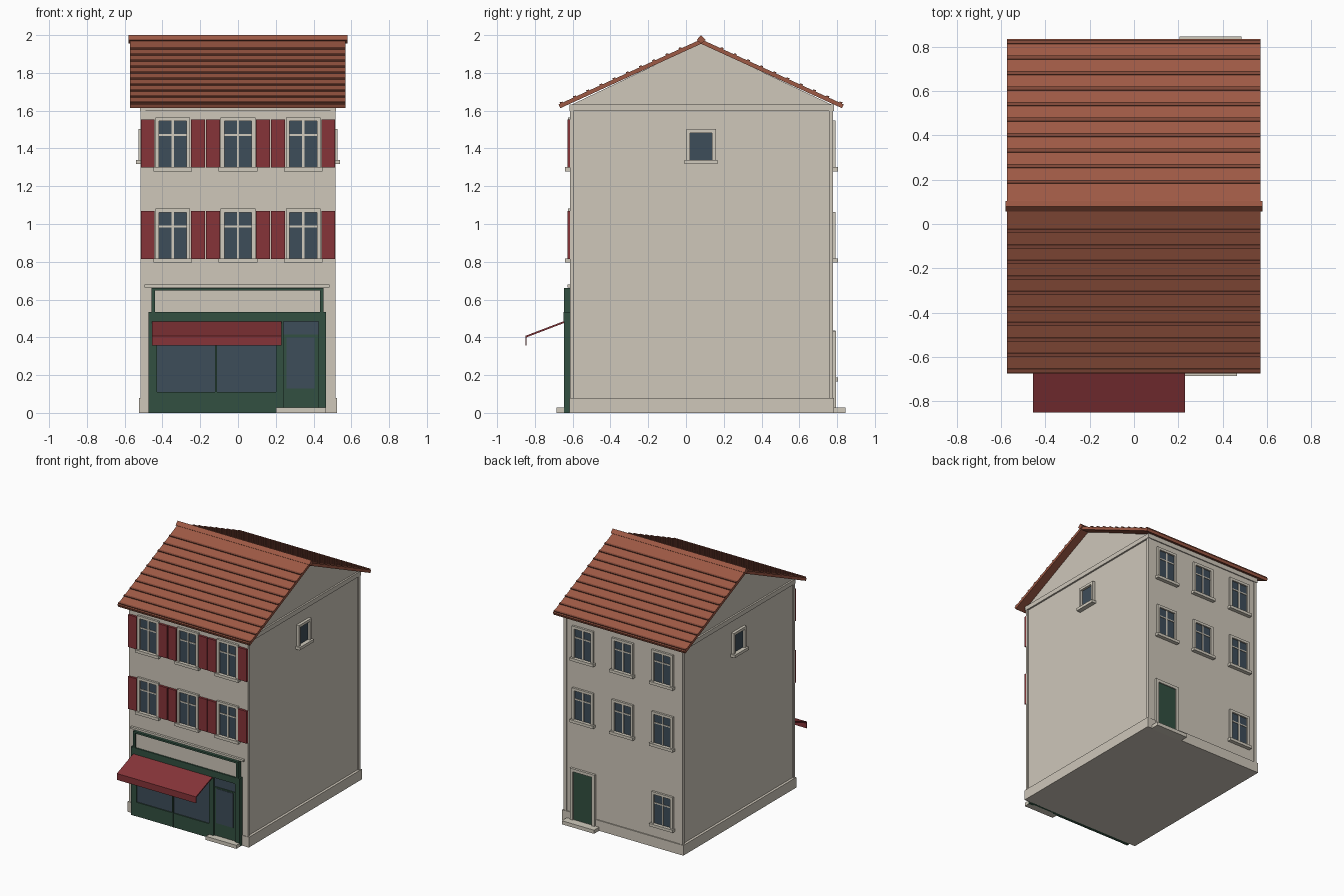
import bpy, bmesh
from mathutils import Vector

cube = bpy.data.objects.get("Cube")
if cube:
    bpy.data.objects.remove(cube, do_unlink=True)


def material(name, rgb):
    m = bpy.data.materials.new(name)
    m.use_nodes = True
    m.diffuse_color = (*rgb, 1)
    m.node_tree.nodes["Principled BSDF"].inputs["Base Color"].default_value = (*rgb, 1)
    return m


PLASTER = material("cream plaster", (0.62, 0.57, 0.49))
TRIM = material("pale stone trim", (0.64, 0.60, 0.51))
TILE = material("terracotta tile", (0.34, 0.10, 0.058))
TILE_DARK = material("dark terracotta", (0.22, 0.065, 0.04))
RED = material("dark red", (0.24, 0.034, 0.04))
GREEN = material("shop green", (0.032, 0.08, 0.053))
GLASS = material("blue grey glass", (0.048, 0.074, 0.10))


def prism(name, profile, x0, x1, mat):
    """Extrude a (y, z) profile along x."""
    bm = bmesh.new()
    face = bm.faces.new([bm.verts.new((x0, y, z)) for y, z in profile])
    out = bmesh.ops.extrude_face_region(bm, geom=[face])
    verts = [g for g in out["geom"] if isinstance(g, bmesh.types.BMVert)]
    bmesh.ops.translate(bm, verts=verts, vec=Vector((x1 - x0, 0, 0)))
    bmesh.ops.recalc_face_normals(bm, faces=bm.faces)
    mesh = bpy.data.meshes.new(name)
    bm.to_mesh(mesh)
    bm.free()
    mesh.materials.append(mat)
    ob = bpy.data.objects.new(name, mesh)
    bpy.context.scene.collection.objects.link(ob)
    return ob


def box(name, x, y, z, mat):
    (y0, y1), (z0, z1) = sorted(y), z
    return prism(name, [(y0, z0), (y1, z0), (y1, z1), (y0, z1)], min(x), max(x), mat)


FRONT, BACK, SIDE, RIDGE_Y = -0.61, 0.775, 0.505, 0.08


def wall_box(wall, name, u, d, z, mat):
    """Box on a wall: u runs along the wall, d is the distance out of it."""
    if wall == "front":
        return box(name, u, [FRONT - k for k in d], z, mat)
    if wall == "back":
        return box(name, u, [BACK + k for k in d], z, mat)
    s = 1 if wall == "left" else -1
    return box(name, [s * (SIDE + k) for k in d], u, z, mat)


def window(wall, u, z0, z1, half=0.092, frame=0.02, bars=True, out=0.016):
    """Framed window with sill, glass and optional cross bars."""
    n = wall + "_window_"
    g = half - frame
    wall_box(wall, n + "glass", (u - g, u + g), (-0.01, 0.004), (z0, z1 - frame), GLASS)
    for s in (-1, 1):
        wall_box(wall, n + "jamb", (u + s * g, u + s * half), (-0.01, out), (z0, z1), TRIM)
    wall_box(wall, n + "lintel", (u - g, u + g), (-0.01, out), (z1 - frame, z1), TRIM)
    wall_box(wall, n + "sill", (u - half - 0.01, u + half + 0.01), (-0.01, out + 0.014),
             (z0 - 0.018, z0 + 0.004), TRIM)
    if bars:
        zt = z0 + (z1 - z0) * 0.65
        wall_box(wall, n + "mullion", (u - 0.006, u + 0.006), (0, 0.009), (z0, z1 - frame), TRIM)
        wall_box(wall, n + "transom", (u - g, u + g), (0, 0.008), (zt - 0.005, zt + 0.005), TRIM)


# House body with gables
prism("house_body", [(FRONT, 0), (BACK, 0), (BACK, 1.63), (RIDGE_Y, 1.958), (FRONT, 1.63)],
      -SIDE, SIDE, PLASTER)
box("plinth", (-0.525, 0.525), (FRONT - 0.006, BACK + 0.008), (0, 0.08), PLASTER)
box("eaves_band", (-0.518, 0.518), (FRONT - 0.008, BACK + 0.008), (1.597, 1.632), PLASTER)
for s in (-1, 1):
    for y in ((FRONT - 0.003, FRONT + 0.015), (BACK - 0.018, BACK + 0.004)):
        box("corner_strip", (s * 0.49, s * 0.515), y, (0.08, 1.6), PLASTER)

# Roof slopes with raised tile courses
SLOPE, RUN, TOP = 0.457, 0.755, 1.978
for s, label in ((-1, "front"), (1, "back")):
    def on_slope(d, h):
        return (RIDGE_Y + s * (d + h * 0.42), TOP - SLOPE * d + h * 0.91)
    prism(label + "_roof_slope", [on_slope(0, 0), on_slope(RUN, 0), on_slope(RUN, -0.022),
                                  (RIDGE_Y, TOP - 0.024)], -0.573, 0.57, TILE)
    for i in range(10):
        d = 0.11 + 0.07 * i
        prism(label + "_tile_course", [on_slope(d - 0.008, -0.004), on_slope(d - 0.008, 0.005),
                                       on_slope(d + 0.006, 0.008), on_slope(d + 0.006, -0.004)],
              -0.573, 0.57, TILE_DARK)
prism("ridge_cap", [(RIDGE_Y - 0.024, 1.974), (RIDGE_Y, 2.0), (RIDGE_Y + 0.024, 1.974),
                    (RIDGE_Y, 1.955)], -0.58, 0.58, TILE)

# Upper windows on both facades, shutters on the front only
for x in (-0.345, 0, 0.345):
    for z in (0.813, 1.297):
        window("front", x, z, z + 0.268)
        window("back", x, z, z + 0.25)
        for s in (-1, 1):
            wall_box("front", "shutter", (x + s * 0.096, x + s * 0.169), (0, 0.018),
                     (z + 0.002, z + 0.255), RED)

# Attic windows in the gables
for wall in ("left", "right"):
    window(wall, 0.08, 1.335, 1.503, half=0.078, bars=False, out=0.022)

# Back ground floor: window, door and step
window("back", -0.345, 0.183, 0.435)
DOOR = 0.345
wall_box("back", "back_door", (DOOR - 0.085, DOOR + 0.085), (-0.01, 0.01), (0.03, 0.41), GREEN)
for s in (-1, 1):
    wall_box("back", "back_door_jamb", (DOOR + s * 0.082, DOOR + s * 0.107), (0, 0.018),
             (0, 0.43), TRIM)
wall_box("back", "back_door_lintel", (DOOR - 0.082, DOOR + 0.082), (0, 0.018), (0.407, 0.43), TRIM)
wall_box("back", "back_step", (DOOR - 0.14, DOOR + 0.14), (0, 0.07), (0, 0.028), TRIM)

# Shopfront: green surround, glazing recessed between raised members
wall_box("front", "shopfront_backing", (-0.475, 0.465), (0, 0.02), (0, 0.535), GREEN)
for x0, x1 in ((-0.475, -0.43), (-0.122, -0.11), (0.2, 0.24), (0.425, 0.465)):
    wall_box("front", "shopfront_post", (x0, x1), (0.02, 0.035), (0, 0.485), GREEN)
wall_box("front", "shopfront_fascia", (-0.475, 0.465), (0.02, 0.038), (0.485, 0.535), GREEN)
wall_box("front", "stall_riser", (-0.43, 0.2), (0.02, 0.033), (0, 0.11), GREEN)
for x0, x1 in ((-0.43, -0.122), (-0.11, 0.2)):
    wall_box("front", "shop_glass", (x0, x1), (0.02, 0.025), (0.11, 0.485), GLASS)
wall_box("front", "shop_door", (0.24, 0.425), (0.02, 0.026), (0.03, 0.41), GREEN)
wall_box("front", "shop_door_glass", (0.258, 0.405), (0.026, 0.029), (0.13, 0.4), GLASS)
wall_box("front", "door_transom_glass", (0.24, 0.425), (0.02, 0.026), (0.415, 0.485), GLASS)
wall_box("front", "shop_step", (0.2, 0.465), (0, 0.075), (0, 0.028), TRIM)

# Sign board with green frame, and cornice above
wall_box("front", "sign_board", (-0.445, 0.44), (0, 0.027), (0.535, 0.65), PLASTER)
wall_box("front", "sign_frame_top", (-0.457, 0.452), (0, 0.037), (0.648, 0.662), GREEN)
for x0, x1 in ((-0.457, -0.44), (0.435, 0.452)):
    wall_box("front", "sign_frame_end", (x0, x1), (0, 0.037), (0.535, 0.65), GREEN)
wall_box("front", "shop_cornice", (-0.495, 0.485), (0, 0.018), (0.664, 0.679), TRIM)

# Awning with hanging valance
prism("awning", [(-0.635, 0.49), (-0.85, 0.408), (-0.85, 0.358), (-0.844, 0.358),
                 (-0.844, 0.4), (-0.635, 0.48)], -0.455, 0.23, RED)
